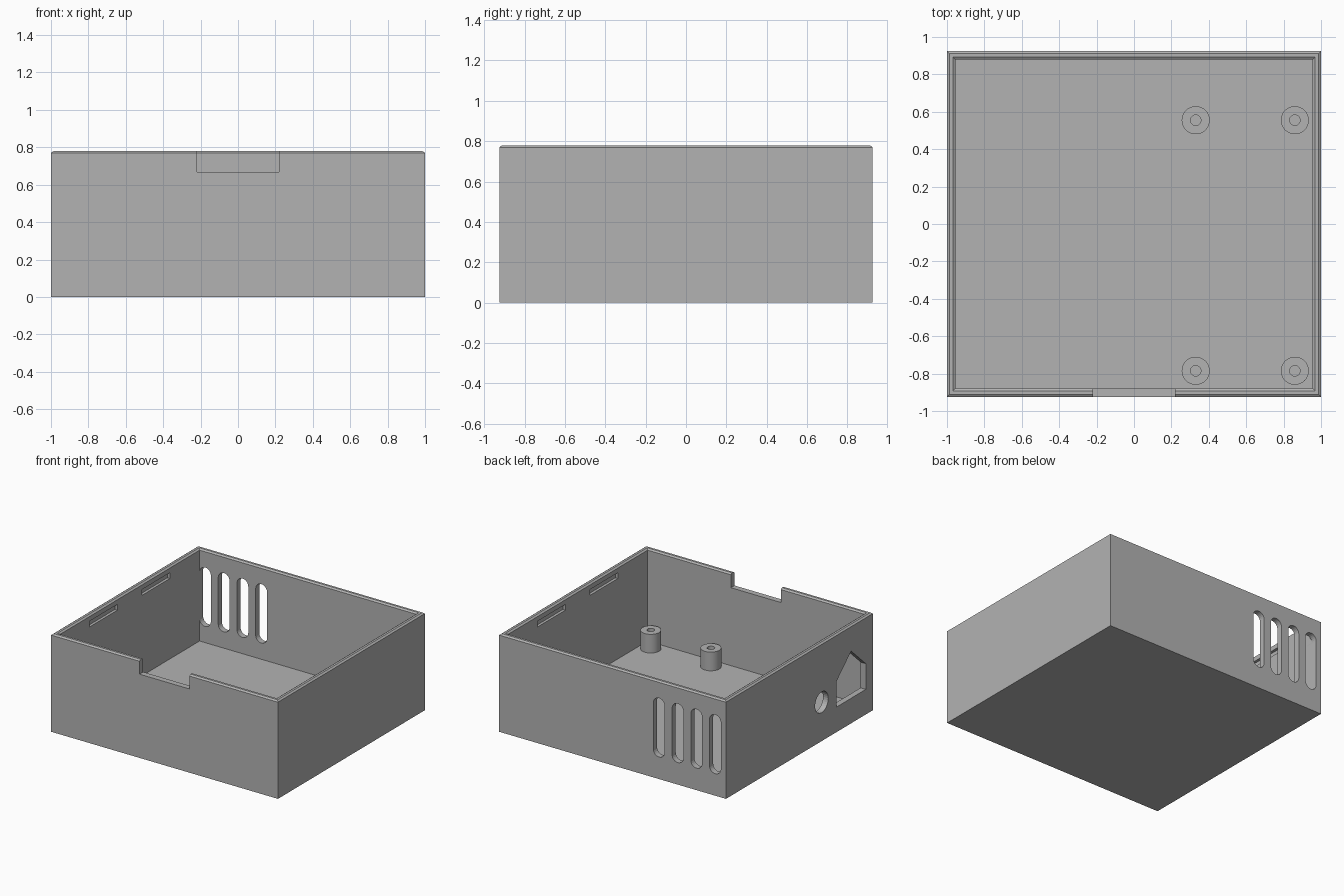
import bpy, bmesh, math

if "Cube" in bpy.data.objects:
    bpy.data.objects.remove(bpy.data.objects["Cube"])

HX, HY, H = 1.0, 0.925, 0.78      # outer half sizes and height
WALL, FLOOR, CH = 0.046, 0.046, 0.014

grey = bpy.data.materials.new("plain grey")
grey.diffuse_color = (0.45, 0.45, 0.45, 1)
grey.use_nodes = True
grey.node_tree.nodes["Principled BSDF"].inputs["Base Color"].default_value = grey.diffuse_color


def make(name, bm):
    bmesh.ops.recalc_face_normals(bm, faces=bm.faces)
    me = bpy.data.meshes.new(name)
    bm.to_mesh(me)
    bm.free()
    me.materials.append(grey)
    ob = bpy.data.objects.new(name, me)
    bpy.context.collection.objects.link(ob)
    return ob


def loft(name, rings, closed=False):
    """Skin a stack of point rings; cap the ends unless closed on itself."""
    bm = bmesh.new()
    vs = [[bm.verts.new(p) for p in r] for r in rings]
    n = len(vs[0])
    for a, b in zip(vs, vs[1:] + ([vs[0]] if closed else [])):
        for i in range(n):
            j = (i + 1) % n
            bm.faces.new((a[i], a[j], b[j], b[i]))
    if not closed:
        bm.faces.new(vs[0])
        bm.faces.new(vs[-1])
    return make(name, bm)


def rect(inset, z):
    x, y = HX - inset, HY - inset
    return [(-x, -y, z), (x, -y, z), (x, y, z), (-x, y, z)]


def circle(cx, cy, r, n=32):
    return [(cx + r * math.cos(2 * math.pi * i / n),
             cy + r * math.sin(2 * math.pi * i / n)) for i in range(n)]


def block(name, x0, x1, y0, y1, z0, z1):
    return loft(name, [[(x0, y0, z), (x1, y0, z), (x1, y1, z), (x0, y1, z)]
                       for z in (z0, z1)])


# Open tray with a chamfered rim
tray = loft("case_tray", [rect(0, 0), rect(0, H - 0.01), rect(CH, H),
                          rect(WALL - CH, H), rect(WALL, H - 0.01),
                          rect(WALL, FLOOR)])

cutters = []

# Notch in the front rim
cutters.append(block("notch_cutter", -0.22, 0.22, -1.0, -0.80, 0.667, 0.9))

# Four rounded vent slots in the back wall
for k in range(4):
    cx, r, z0, z1 = -0.41 - 0.165 * k, 0.05, 0.175, 0.645
    arc = [math.pi * i / 12 for i in range(13)]
    prof = [(cx + r * math.cos(a), z1 - r + r * math.sin(a)) for a in arc]
    prof += [(cx - r * math.cos(a), z0 + r - r * math.sin(a)) for a in arc]
    cutters.append(loft("vent_cutter", [[(x, y, z) for x, z in prof]
                                        for y in (0.82, 1.0)]))

# Round hole and house-shaped socket opening in the left wall
house = [(-0.835, 0.2), (-0.467, 0.2), (-0.467, 0.405), (-0.651, 0.575), (-0.835, 0.405)]
for prof in (circle(-0.28, 0.31, 0.083), house):
    cutters.append(loft("port_cutter", [[(x, y, z) for y, z in prof]
                                        for x in (-1.1, -0.9)]))

# Snap grooves inside the side walls
for sx in (-1, 1):
    for sy in (-1, 1):
        xs = sorted((sx * 0.93, sx * 0.976))
        ys = sorted((sy * 0.155, sy * 0.505))
        cutters.append(block("snap_cutter", *xs, *ys, 0.687, 0.733))

# Apply the cuts
for c in cutters:
    m = tray.modifiers.new("cut", 'BOOLEAN')
    m.object, m.operation, m.solver = c, 'DIFFERENCE', 'EXACT'
bpy.context.view_layer.update()
dg = bpy.context.evaluated_depsgraph_get()
cut = bpy.data.meshes.new_from_object(tray.evaluated_get(dg))
tray.modifiers.clear()
tray.data = cut
for c in cutters:
    bpy.data.objects.remove(c)

# Screw posts with bored centres
for cx in (0.33, 0.86):
    for cy in (0.555, -0.785):
        rings = [[(x, y, z) for x, y in circle(cx, cy, r)]
                 for r, z in ((0.075, FLOOR), (0.075, 0.195), (0.028, 0.195), (0.028, FLOOR))]
        post = loft("screw_post", rings, closed=True)
        bpy.ops.object.select_all(action='DESELECT')
        post.select_set(True)
        bpy.context.view_layer.objects.active = post
        bpy.ops.object.shade_smooth_by_angle(angle=math.radians(30))
